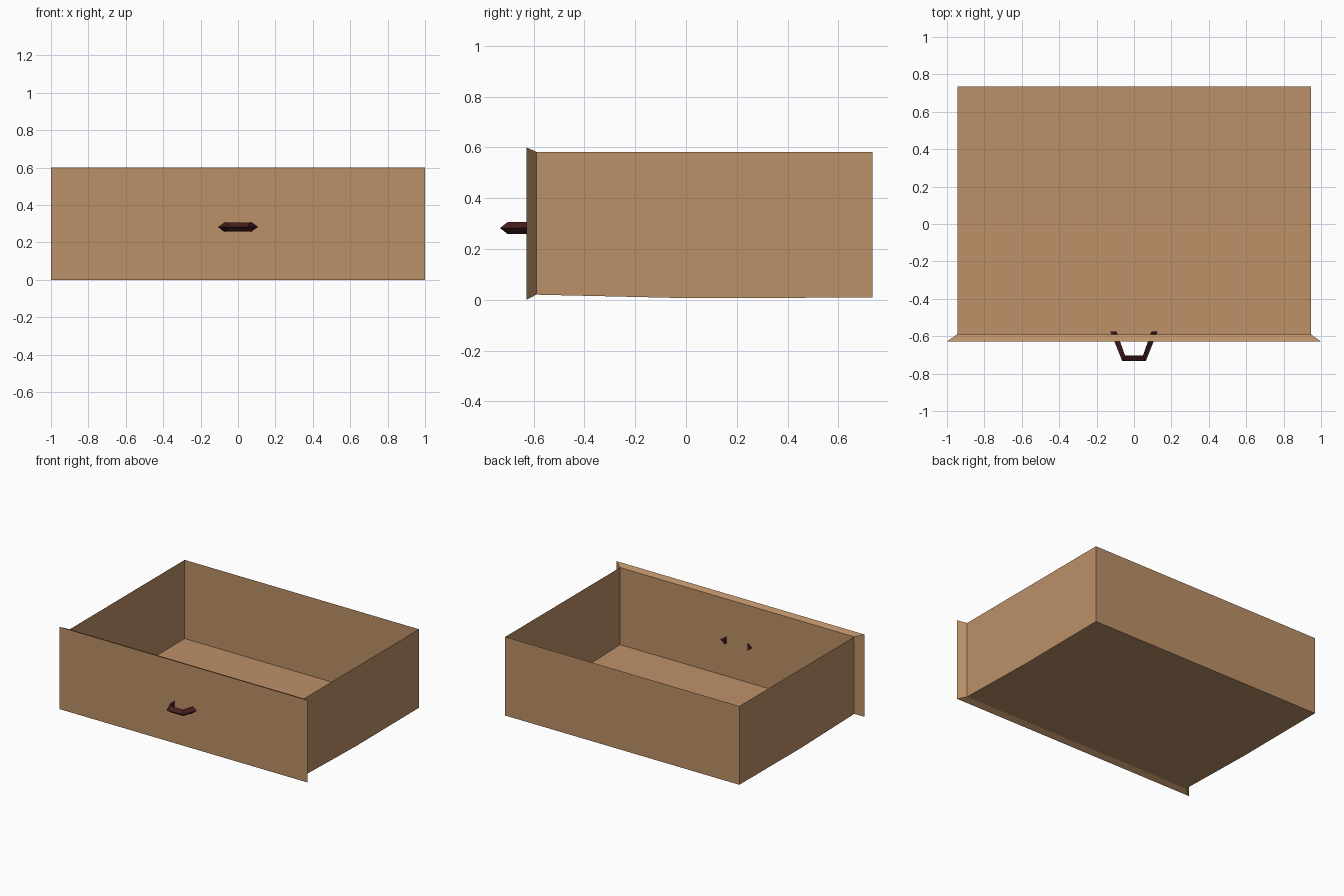
import bpy

if "Cube" in bpy.data.objects:
    bpy.data.objects.remove(bpy.data.objects["Cube"])


def material(name, rgb):
    m = bpy.data.materials.new(name)
    m.diffuse_color = (*rgb, 1)
    m.use_nodes = True
    m.node_tree.nodes["Principled BSDF"].inputs["Base Color"].default_value = m.diffuse_color
    return m


wood = material("light_wood", (0.50, 0.28, 0.137))
dark = material("dark_red_metal", (0.065, 0.013, 0.013))


def add(name, verts, faces, mat):
    me = bpy.data.meshes.new(name)
    me.from_pydata(verts, [], faces)
    me.materials.append(mat)
    me.update()
    ob = bpy.data.objects.new(name, me)
    bpy.context.collection.objects.link(ob)
    return ob


def rect(y, w, z0, z1):
    return [(-w, y, z0), (w, y, z0), (w, y, z1), (-w, y, z1)]


# Front panel: slab that tapers towards the drawer box
add("front_panel", rect(-0.628, 1.0, 0.0, 0.6) + rect(-0.59, 0.945, 0.02, 0.583),
    [(0, 1, 2, 3), (7, 6, 5, 4), (0, 4, 5, 1), (1, 5, 6, 2), (2, 6, 7, 3), (3, 7, 4, 0)],
    wood)

# Drawer box: thin sheet walls and a slightly sagging floor
W, TOP = 0.945, 0.583
stations = [(-0.59, 0.02), (0.02, 0.006), (0.735, 0.009)]
verts = []
for y, z in stations:
    verts += rect(y, W, z, TOP)
faces = []
for i in (0, 4):
    faces += [(i, i + 4, i + 5, i + 1),       # floor
              (i, i + 3, i + 7, i + 4),       # left wall
              (i + 1, i + 5, i + 6, i + 2)]   # right wall
faces.append((9, 8, 11, 10))                  # back wall
add("drawer_box", verts, faces, wood)

# Handle: triangular bar bent into a bracket, its ends poking through the panel
inner = [(-0.047, -0.57), (-0.047, -0.70)]
path = [((-0.093, -0.575), (-0.126, -0.575)), ((-0.048, -0.703), (-0.063, -0.733))]
path += [((-a[0], a[1]), (-b[0], b[1])) for a, b in reversed(path)]
verts, faces = [], []
for (ix, iy), (ox, oy) in path:
    verts += [(ix, iy, 0.259), (ix, iy, 0.306), (ox, oy, 0.2825)]
for s in range(3):
    for k in range(3):
        a, b = 3 * s + k, 3 * s + (k + 1) % 3
        faces.append((a, b, b + 3, a + 3))
faces += [(2, 1, 0), (9, 10, 11)]
add("handle", verts, faces, dark)
